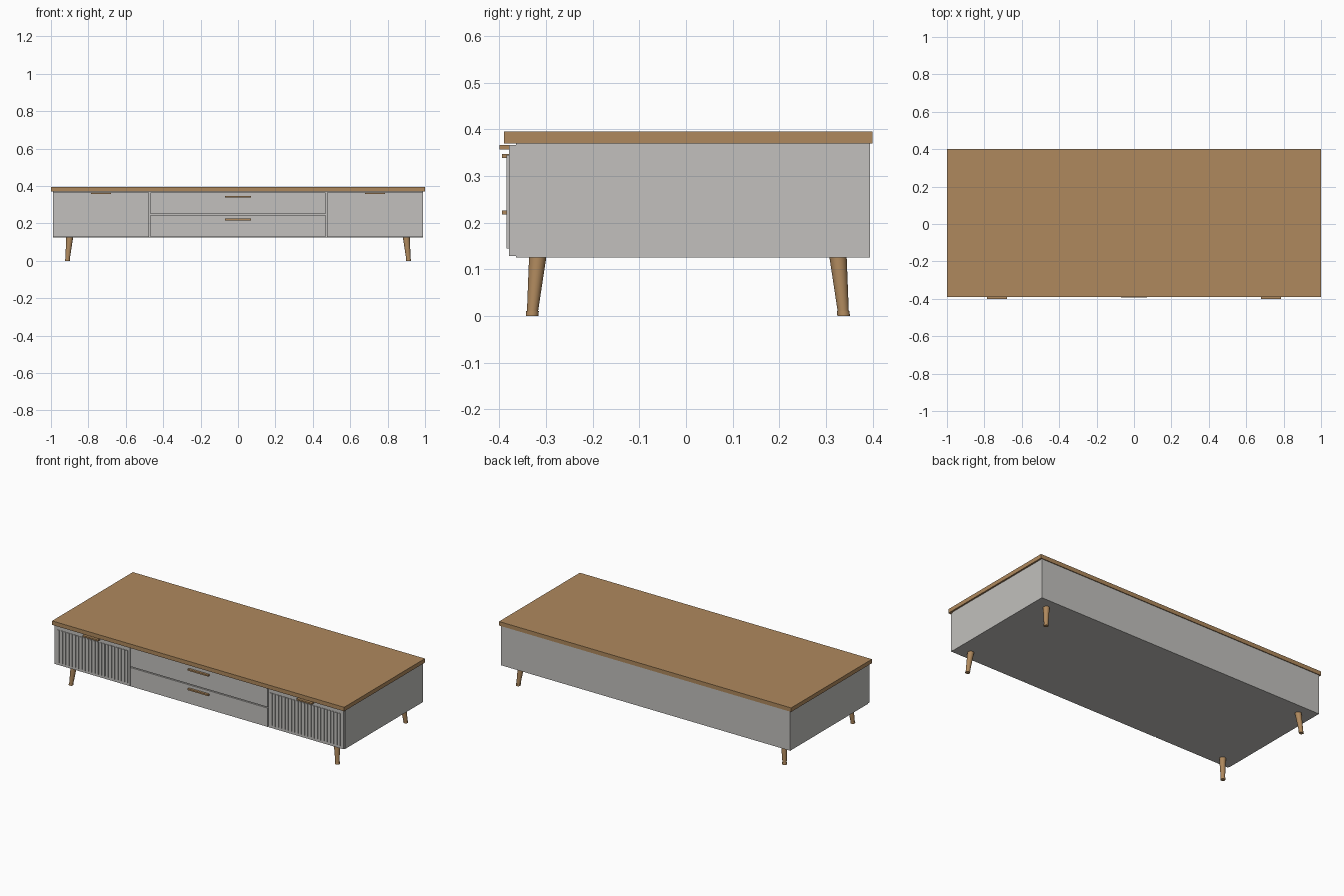
import bpy
import bmesh
from mathutils import Vector

cube = bpy.data.objects.get("Cube")
if cube:
    bpy.data.objects.remove(cube, do_unlink=True)


def material(name, rgb):
    mat = bpy.data.materials.new(name)
    mat.use_nodes = True
    mat.diffuse_color = (*rgb, 1)
    mat.node_tree.nodes["Principled BSDF"].inputs["Base Color"].default_value = (*rgb, 1)
    return mat


wood = material("warm wood", (0.43, 0.25, 0.11))
paint = material("pale grey paint", (0.54, 0.53, 0.51))


def finish(name, bm, mat):
    mesh = bpy.data.meshes.new(name)
    bmesh.ops.recalc_face_normals(bm, faces=bm.faces)
    bm.to_mesh(mesh)
    bm.free()
    mesh.materials.append(mat)
    obj = bpy.data.objects.new(name, mesh)
    bpy.context.collection.objects.link(obj)
    return obj


def add_box(bm, x, y, z):
    """Box from (min, max) pairs."""
    verts = bmesh.ops.create_cube(bm, size=1)["verts"]
    for v in verts:
        v.co = Vector(((a + b) / 2 + c * (b - a) for (a, b), c in zip((x, y, z), v.co)))


def box(name, x, y, z, mat):
    bm = bmesh.new()
    add_box(bm, x, y, z)
    return finish(name, bm, mat)


def span(side, a, b):
    return tuple(sorted((side * a, side * b)))


# Carcass and overhanging top
box("cabinet_body", (-0.99, 0.99), (-0.365, 0.395), (0.125, 0.37), paint)
box("table_top", (-1, 1), (-0.39, 0.4), (0.37, 0.395), wood)

# Two stacked centre drawers with bar handles
FRONT = (-0.38, -0.365)
for name, low, high, grip in (("lower", 0.128, 0.244, 0.217),
                              ("upper", 0.25, 0.366, 0.338)):
    box(name + "_drawer", (-0.469, 0.469), FRONT, (low, high), paint)
    box(name + "_drawer_handle", (-0.07, 0.07), (-0.394, -0.38),
        (grip, grip + 0.009), wood)

# Fluted side doors with top-edge pulls
SLATS = 22
for side, label in ((1, "left"), (-1, "right")):
    box(label + "_door", span(side, 0.475, 0.989), FRONT, (0.128, 0.366), paint)
    box(label + "_door_handle", span(side, 0.68, 0.785), (-0.4, -0.38),
        (0.357, 0.366), wood)
    bm = bmesh.new()
    pitch = 0.49 / SLATS
    for i in range(SLATS):
        start = 0.487 + i * pitch
        add_box(bm, span(side, start, start + pitch * 0.62),
                (-0.385, -0.379), (0.144, 0.345), )
    finish(label + "_door_slats", bm, paint)


# Splayed tapered legs, each ending in a small foot
def leg(name, sx, sy):
    sections = ((0.126, 0.0185), (0.011, 0.012), (0.011, 0.0135), (0, 0.0135))
    bm = bmesh.new()
    rings = []
    for z, radius in sections:
        lean = 0.012 * (1 - z / 0.126)
        ring = bmesh.ops.create_circle(bm, segments=24, radius=radius)["verts"]
        for v in ring:
            v.co += Vector((sx * (0.9 + lean), 0.004 + sy * (0.322 + lean), z))
        rings.append(ring)
    for a, b in zip(rings, rings[1:]):
        for i in range(len(a)):
            j = (i + 1) % len(a)
            bm.faces.new((a[i], a[j], b[j], b[i]))
    bm.faces.new(rings[0])
    bm.faces.new(rings[-1])
    obj = finish(name, bm, wood)
    bpy.ops.object.select_all(action="DESELECT")
    obj.select_set(True)
    bpy.context.view_layer.objects.active = obj
    bpy.ops.object.shade_smooth_by_angle()


for sx, x_name in ((1, "left"), (-1, "right")):
    for sy, y_name in ((-1, "front"), (1, "back")):
        leg(y_name + "_" + x_name + "_leg", sx, sy)
